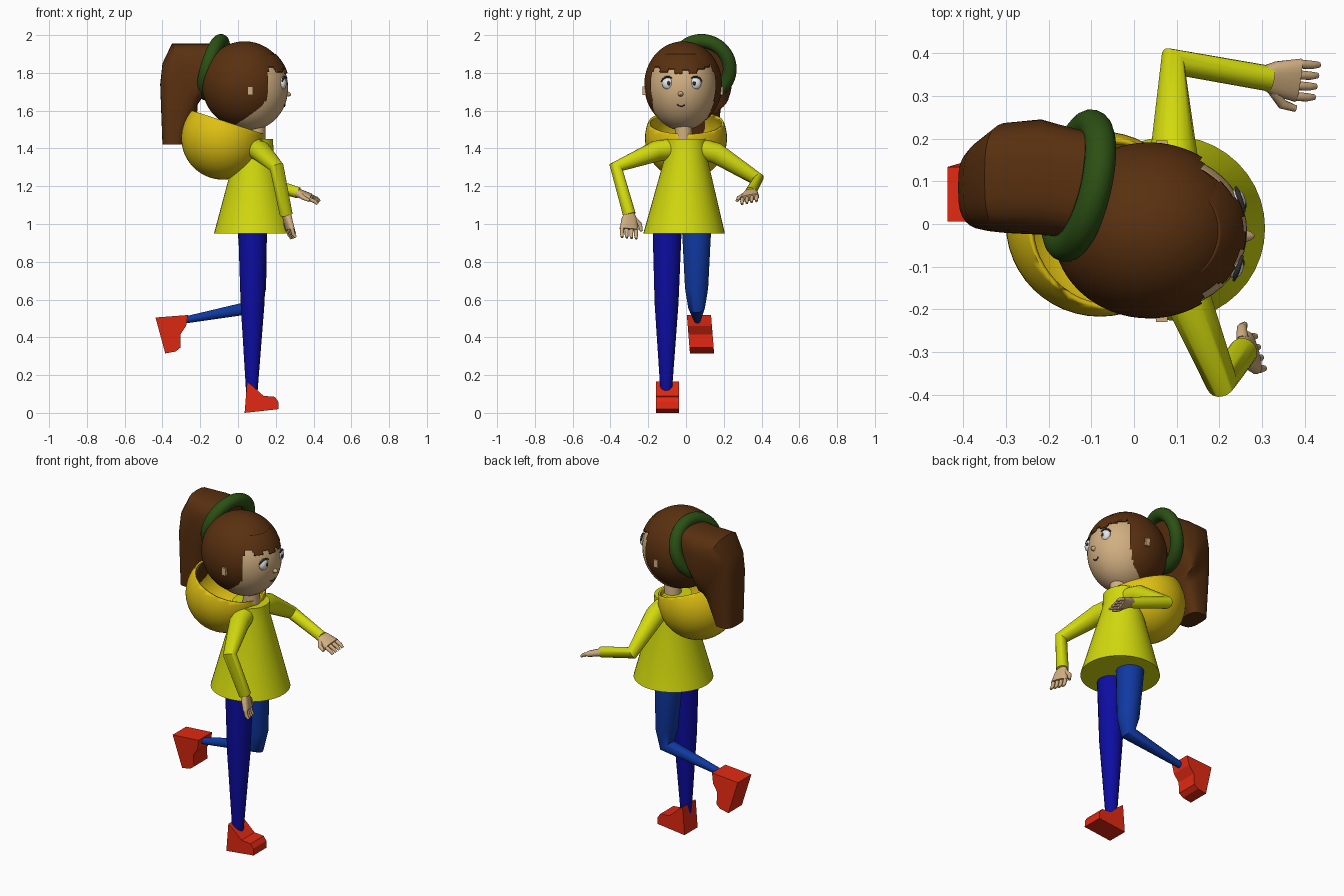
import bpy, bmesh, math
from mathutils import Vector as V, Matrix as M

if "Cube" in bpy.data.objects:
    bpy.data.objects.remove(bpy.data.objects["Cube"])

def mat(name, r, g, b):
    m = bpy.data.materials.new(name)
    m.diffuse_color = (r, g, b, 1)
    m.use_nodes = True
    m.node_tree.nodes["Principled BSDF"].inputs["Base Color"].default_value = m.diffuse_color
    return m

SKIN = mat("skin", .64, .43, .22)
HAIR = mat("brown hair", .10, .03, .005)
LIME = mat("lime cloth", .65, .70, .004)
YELLOW = mat("yellow cloth", .74, .53, .006)
NAVY = mat("dark blue cloth", .004, .004, .36)
BLUE = mat("blue cloth", .005, .04, .36)
RED = mat("red shoe", .76, .022, .006)
GREEN = mat("green band", .025, .08, .007)
WHITE = mat("eye white", .8, .8, .8)
DARK = mat("dark detail", .03, .025, .025)

def finish(name, bm, m, angle=40):
    bmesh.ops.recalc_face_normals(bm, faces=bm.faces)
    me = bpy.data.meshes.new(name)
    bm.to_mesh(me)
    bm.free()
    ob = bpy.data.objects.new(name, me)
    bpy.context.collection.objects.link(ob)
    me.materials.append(m)
    bpy.ops.object.select_all(action='DESELECT')
    ob.select_set(True)
    bpy.context.view_layer.objects.active = ob
    if angle:
        bpy.ops.object.shade_smooth_by_angle(angle=math.radians(angle))
    return ob

def loft(bm, sections, n=24, power=1.0):
    """Skin closed rings given as (centre, half axis u, half axis v)."""
    rings = []
    for c, u, v in sections:
        ring = []
        for i in range(n):
            a = 2 * math.pi * i / n
            x, y = math.cos(a), math.sin(a)
            x, y = (math.copysign(abs(t) ** power, t) for t in (x, y))
            ring.append(bm.verts.new(V(c) + V(u) * x + V(v) * y))
        rings.append(ring)
    for a, b in zip(rings, rings[1:]):
        for i in range(n):
            bm.faces.new((a[i], a[(i + 1) % n], b[(i + 1) % n], b[i]))
    bm.faces.new(rings[0])
    bm.faces.new(rings[-1])

def tube(bm, pts, radii, n=20):
    """Tapered tube along a path."""
    pts = [V(p) for p in pts]
    secs, u = [], None
    for i, p in enumerate(pts):
        t0 = (p - pts[max(i - 1, 0)]).normalized()
        t1 = (pts[min(i + 1, len(pts) - 1)] - p).normalized()
        t = (t0 + t1).normalized()
        u = t.orthogonal() if u is None else u - t * u.dot(t)
        u.normalize()
        secs.append((p, u * radii[i], t.cross(u) * radii[i]))
    loft(bm, secs, n)

def limb(name, pts, radii, m):
    bm = bmesh.new()
    tube(bm, pts, radii)
    return finish(name, bm, m, 50)

def ball(c, r, seg=48, rings=32):
    bm = bmesh.new()
    bmesh.ops.create_uvsphere(bm, u_segments=seg, v_segments=rings, radius=1,
                              matrix=M.Translation(c) @ M.Diagonal((*r, 1)))
    return bm

def trim(bm, keep):
    bmesh.ops.delete(bm, geom=[f for f in bm.faces if not keep(f.calc_center_median())],
                     context='FACES')

# Head, neck, nose and ears
HC, HR = V((.06, -.018, 1.72)), V((.205, .185, .225))
finish("head", ball(HC, HR), SKIN)
limb("neck", [(.095, -.01, 1.38), (.1, -.015, 1.55)], [.05, .045], SKIN)
limb("nose", [(.25, -.028, 1.69), (.272, -.028, 1.686), (.281, -.028, 1.684)], [.018, .011, .004], SKIN)
for side, y in (("right", -.215), ("left", .18)):
    bm = bmesh.new()
    bmesh.ops.create_cube(bm, matrix=M.Translation((.065, y, 1.705)) @ M.Diagonal((.028, .03, .045, 1)))
    finish(side + "_ear", bm, SKIN, 0)

def face_x(y, z):
    k = 1 - ((y - HC.y) / HR.y) ** 2 - ((z - HC.z) / HR.z) ** 2
    return HC.x + HR.x * math.sqrt(max(k, 0))

# Eyes with pupils and lashes, and mouth
for side, s in (("right", -1), ("left", 1)):
    y, z = -.023 + s * .072, 1.745
    x = face_x(y, z)
    finish(side + "_eye", ball((x - .01, y, z), (.022, .032, .034), 24, 16), WHITE)
    finish(side + "_pupil", ball((x + .010, y - s * .004, z), (.004, .010, .011), 16, 8), DARK)
    lash = [(x + .002 - .012 * k, y + s * (k * .034), z + .034 - .02 * k * k) for k in (-.6, -.2, .3, .7, 1.1)]
    limb(side + "_lashes", lash, [.003, .005, .006, .006, .003], DARK)
smile = [(face_x(-.026 + k * .02, 1.622 + .01 * k * k) + .001, -.026 + k * .02, 1.622 + .01 * k * k)
         for k in (-1, -.5, 0, .5, 1)]
limb("mouth", smile, [.003] * 5, DARK)

# Hair cap, open at the face
bm = ball((.035, -.015, 1.737), (.225, .206, .23), 96, 64)
trim(bm, lambda c: c.z > 1.845 or c.x < .16 - .5 * max(0, 1.68 - c.z))
finish("hair_cap", bm, HAIR)

# Fringe of uneven locks
drop = (.03, .005, .02, 0, .015, .0, .02, .03)
bm = ball(HC, HR * 1.05, 160, 120)
trim(bm, lambda c: c.x > .12 and abs(c.y + .025) < .15 and
     1.80 + drop[int((c.y + .18) / .04) % 8] < c.z < 1.90)
ob = finish("fringe", bm, HAIR)
mod = ob.modifiers.new("thickness", 'SOLIDIFY')
mod.thickness, mod.offset = .012, -1

# Ponytail: inner xz, outer xz, centre y, half width
bm = bmesh.new()
secs = []
for ix, iz, ox, oz, y, w in ((-.17, 1.70, -.09, 1.955, .09, .13),
                             (-.215, 1.63, -.22, 1.955, .11, .135),
                             (-.215, 1.60, -.35, 1.955, .108, .13),
                             (-.22, 1.58, -.40, 1.85, .092, .11),
                             (-.235, 1.55, -.412, 1.74, .085, .10),
                             (-.29, 1.42, -.40, 1.42, .08, .085)):
    secs.append((((ix + ox) / 2, y, (iz + oz) / 2), (0, w, 0), ((ox - ix) / 2, 0, (oz - iz) / 2)))
loft(bm, secs, 32, .65)
finish("ponytail", bm, HAIR)

# Hair band ring
q = V((1, -.23, -.3)).to_track_quat('Z', 'Y')
bpy.ops.mesh.primitive_torus_add(location=(-.13, .09, 1.83), rotation=q.to_euler(), major_radius=.145,
                                 minor_radius=.037, major_segments=48, minor_segments=16)
band = bpy.context.object
band.name = "hair_band"
band.data.materials.append(GREEN)
bpy.ops.object.shade_smooth_by_angle(angle=math.radians(40))

# Lowered hood: open bowl
bm = ball((-.08, 0, 1.455), (.22, .217, .22))
bmesh.ops.bisect_plane(bm, geom=bm.verts[:] + bm.edges[:] + bm.faces[:], clear_outer=True,
                       plane_co=(-.0575, 0, 1.54), plane_no=(.31, 0, .95))
ob = finish("hood", bm, YELLOW)
mod = ob.modifiers.new("thickness", 'SOLIDIFY')
mod.thickness, mod.offset = .012, -1

# Flared tunic with collar
bm = bmesh.new()
loft(bm, [((.09, -.01, .95), (.217, 0, 0), (0, .216, 0)),
          ((.087, 0, 1.37), (.102, 0, 0), (0, .108, 0)),
          ((.085, 0, 1.45), (.1, 0, 0), (0, .107, 0))], 40)
finish("tunic", bm, LIME)

# Sleeves
limb("right_sleeve", [(.09, -.05, 1.40), (.12, -.16, 1.385), (.205, -.37, 1.30), (.255, -.30, 1.05)],
     [.055, .056, .038, .034], LIME)
limb("left_sleeve", [(.095, .05, 1.405), (.093, .16, 1.375), (.092, .38, 1.235), (.32, .34, 1.165)],
     [.055, .056, .036, .03], LIME)

def hand(name, wrist, d, s):
    """d points along the fingers, s towards the thumb."""
    d = V(d).normalized()
    s = V(s)
    s = (s - d * s.dot(d)).normalized()
    n, w = d.cross(s), V(wrist)
    bm = bmesh.new()
    loft(bm, [(w + d * t, s * a, n * b) for t, a, b in
              ((-.01, .024, .022), (.025, .04, .021), (.085, .052, .018))], 20, .75)
    for k in (-1.5, -.5, .5, 1.5):
        p = w + d * .08 + s * k * .026
        tube(bm, [p, p + d * .035, p + d * .055 + n * .008], [.011, .010, .007], 10)
    p = w + d * .03 + s * .03
    tube(bm, [p, p + d * .025 + s * .03, p + d * .06 + s * .038], [.015, .012, .008], 10)
    finish(name, bm, SKIN)

hand("right_hand", (.255, -.30, 1.055), (.25, -.02, -1), (-.3, 1, 0))
hand("left_hand", (.305, .343, 1.17), (1, -.08, -.4), (0, -1, -.25))

# Trouser legs
limb("right_leg", [(.078, -.1, 1.1), (.078, -.1, .95), (.077, -.103, .58), (.073, -.105, .1)],
     [.077, .077, .064, .03], NAVY)
limb("left_leg", [(.07, .055, 1.1), (.075, .056, .95), (.088, .056, .66), (.085, .056, .56), (-.29, .06, .49)],
     [.077, .077, .062, .045, .018], BLUE)

def shoe(name, profile, y, half, lean=0):
    """Angular shoe: side profile in xz, given a width."""
    bm = bmesh.new()
    a, b = ([bm.verts.new((x, y + lean * (.5 - z) + s * half, z)) for x, z in profile] for s in (-1, 1))
    bm.faces.new(a)
    bm.faces.new(b)
    for i in range(len(a)):
        j = (i + 1) % len(a)
        bm.faces.new((a[i], a[j], b[j], b[i]))
    finish(name, bm, RED, 20)

shoe("right_shoe", ((.048, .165), (.075, .145), (.135, .09), (.195, .085), (.213, .06), (.215, .02), (.035, 0)),
     -.098, .062)
shoe("left_shoe", ((-.437, .505), (-.265, .518), (-.275, .46), (-.305, .415), (-.305, .345), (-.33, .325), (-.385, .315)),
     .07, .064, .08)
